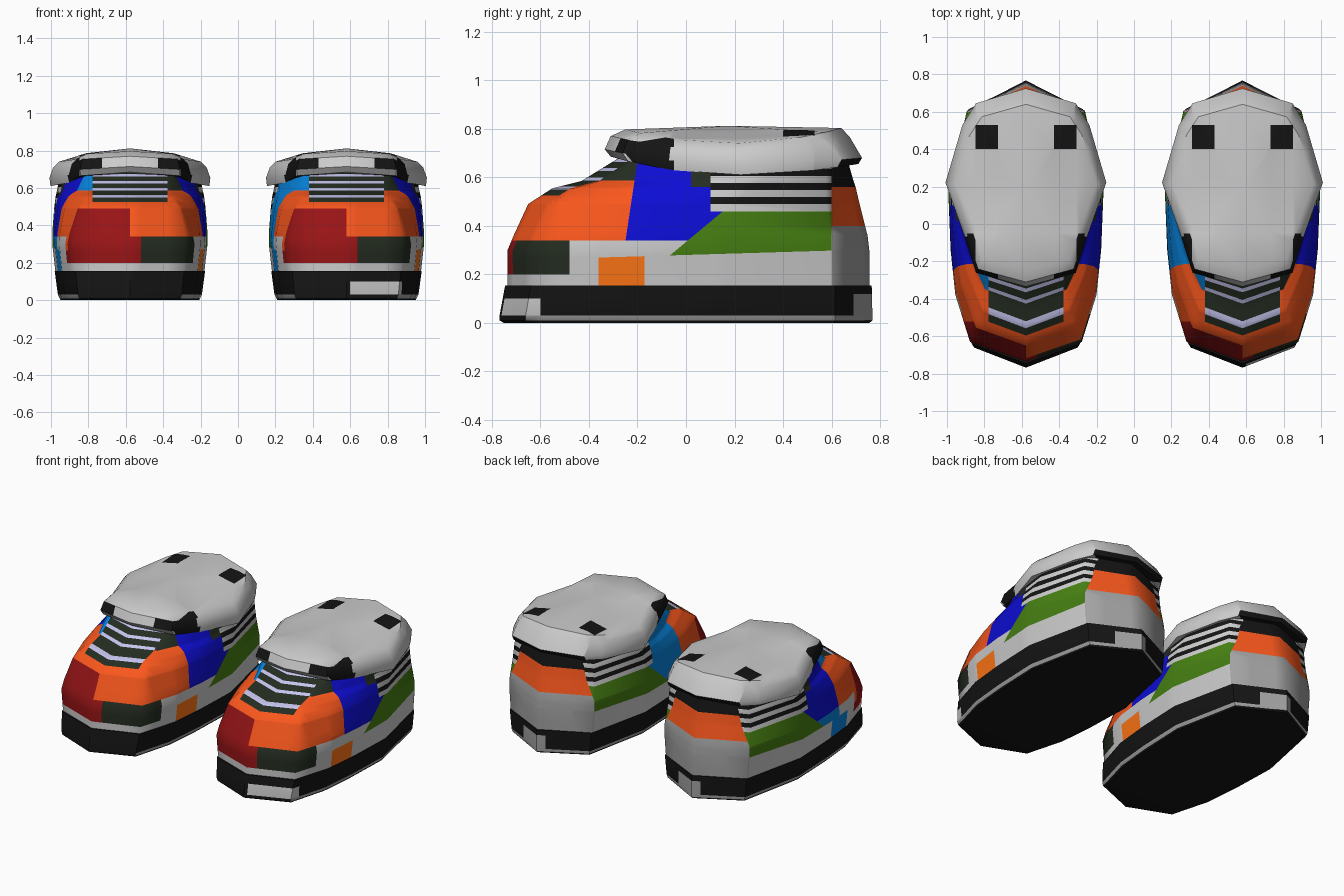
import bpy, bmesh, math

if "Cube" in bpy.data.objects:
    bpy.data.objects.remove(bpy.data.objects["Cube"])

COLORS = {
    "grey": (0.82, 0.82, 0.82), "black": (0.007, 0.007, 0.007), "orange": (0.95, 0.095, 0.012),
    "amber": (1.0, 0.18, 0.008), "blue": (0.004, 0.004, 0.66), "sky": (0.002, 0.23, 0.72),
    "green": (0.06, 0.21, 0.006), "red": (0.31, 0.007, 0.008), "moss": (0.018, 0.026, 0.015),
    "lilac": (0.56, 0.55, 0.85), "mid": (0.36, 0.36, 0.36),
}
NAMES = list(COLORS)
MATS = []
for n in NAMES:
    m = bpy.data.materials.new(n)
    m.diffuse_color = (*COLORS[n], 1)
    m.use_nodes = True
    m.node_tree.nodes["Principled BSDF"].inputs["Base Color"].default_value = m.diffuse_color
    MATS.append(m)

# half outlines seen from above, toe to heel (x, y in -1..1)
FOOT = [(0, -1), (0.72, -0.86), (0.91, -0.52), (0.97, -0.2), (1, 0.22), (0.76, 0.8), (0, 1)]
COLLAR = [(0, -1), (0.62, -0.86), (0.76, -0.5), (1, 0.05), (0.79, 0.63), (0.62, 0.85), (0, 1)]


def ring(outline, row):
    """Closed ring from (z toe, z side, z heel, y toe, y heel, half width, toe taper)."""
    zf, zs, zb, y0, y1, hw, taper = row
    loop = outline + [(-x, y) for x, y in reversed(outline[1:-1])]
    pts = []
    for x, y in loop:
        z = zs + y * y * ((zf if y < 0 else zb) - zs)
        w = hw * (1 - taper * max(0, -y))
        pts.append((x * w, (y0 + y1) / 2 + (y1 - y0) / 2 * y, z))
    return pts


def loft(name, outline, rows, cuts, paint, peak=None, cx=0.0, angle=40):
    bm = bmesh.new()
    rings = [[bm.verts.new(p) for p in ring(outline, r)] for r in rows]
    n = len(rings[0])
    for a, b in zip(rings, rings[1:]):
        for i in range(n):
            j = (i + 1) % n
            bm.faces.new((a[i], a[j], b[j], b[i]))
    bm.faces.new(rings[0][::-1])
    if peak:
        top = bm.verts.new(peak)
        for i in range(n):
            bm.faces.new((rings[-1][i], rings[-1][(i + 1) % n], top))
    else:
        bm.faces.new(rings[-1])
    # slice along the colour borders
    for co, no in cuts:
        bmesh.ops.bisect_plane(bm, geom=bm.verts[:] + bm.edges[:] + bm.faces[:],
                               dist=1e-5, plane_co=co, plane_no=no)
    bmesh.ops.recalc_face_normals(bm, faces=bm.faces[:])
    for f in bm.faces:
        c = f.calc_center_median()
        f.material_index = NAMES.index(paint(c.x, c.y, c.z, cx > 0))
    me = bpy.data.meshes.new(name)
    bm.to_mesh(me)
    bm.free()
    for m in MATS:
        me.materials.append(m)
    ob = bpy.data.objects.new(name, me)
    ob.location.x = cx
    bpy.context.collection.objects.link(ob)
    bpy.ops.object.select_all(action='DESELECT')
    ob.select_set(True)
    bpy.context.view_layer.objects.active = ob
    bpy.ops.object.shade_smooth_by_angle(angle=math.radians(angle))


def zc(z, slope=0.0):
    return (0, 0, z), (0, -slope, 1)


def yc(y, slope=0.0):
    return (0, y, 0.4), (0, 1, -slope)


def xc(x):
    return (x, 0, 0), (1, 0, 0)


# upper: colour blocks
STRIPE, LACE = 0.029, 0.0125


def paint_upper(x, y, z, right):
    if y > 0.6:                                    # heel
        return "black" if z > 0.56 else "orange" if z > 0.4 else "mid"
    if z > 0.55 and y < -0.2 and abs(x) < 0.2:     # tongue and laces
        return "moss" if int((z - 0.55) / LACE) % 3 else "lilac"
    if z < 0.28 + 0.03 * y:                        # lower band
        if -0.36 < y < -0.17 and z > 0.16 and abs(x) > 0.2:
            return "amber" if x > 0 else "sky"
        if y < -0.48 and z > 0.2:
            return "red" if x < 0.06 else "moss"
        return "grey"
    if y > 0.1 and z > 0.46:                       # ankle stripes
        return "black" if int((z - 0.46) / STRIPE) % 2 else "grey"
    if y > 0.08 + 1.2 * (z - 0.4):
        return "green"
    if y > -0.24 + 0.15 * (z - 0.4):               # side patch
        if x < 0 and right:
            return "sky"
        if z > 0.56:
            return "moss" if y > 0.02 else "blue"
        return "blue" if z > 0.34 else "sky" if x < 0 else "grey"
    if y < -0.48:                                  # toe
        if x < 0 and z < 0.49 and y < -0.52:
            return "red"
        if z < 0.34 and x > 0:
            return "red" if x < 0.06 else "moss"
        return "moss" if z > 0.525 and abs(x) < 0.2 else "orange"
    if z < 0.34:
        return "grey"
    if z > 0.587 and abs(x) > 0.2:
        return "sky" if x < 0 else "moss"
    return "orange"


UPPER = [(z, z, z, a, b, w, t) for z, a, b, w, t in [
    (0.15, -0.735, 0.757, 0.398, 0), (0.30, -0.735, 0.755, 0.415, 0), (0.36, -0.71, 0.748, 0.415, 0.02),
    (0.49, -0.65, 0.715, 0.405, 0.1), (0.555, -0.55, 0.70, 0.397, 0.22),
    (0.585, -0.43, 0.69, 0.39, 0.26), (0.69, -0.26, 0.66, 0.37, 0.15)]]
UPPER_CUTS = ([zc(0.46 + STRIPE * i) for i in range(8)] + [zc(0.55 + LACE * i) for i in range(11)]
              + [zc(z) for z in (0.2, 0.34, 0.4, 0.525, 0.56)] + [zc(0.28, 0.03)]
              + [yc(y) for y in (0.6, 0.1, 0.02, -0.17, -0.36, -0.48, -0.52)]
              + [yc(0.08, 1.2), yc(-0.24, 0.15)] + [xc(x) for x in (0, 0.06, -0.2, 0.2)])

# sole: black wall over a thin pale base line
SOLE = [(z, z, z, a, b, w, 0) for z, a, b, w in [
    (0, -0.75, 0.755, 0.37), (0.01, -0.768, 0.768, 0.375),
    (0.03, -0.768, 0.768, 0.385), (0.155, -0.745, 0.765, 0.402)]]


def paint_sole(x, y, z, right):
    if 0.02 < z < 0.1 and y < -0.6 and x > 0.02 and right:
        return "grey"
    if 0.02 < z < 0.12 and y > 0.6 and -0.05 < x < 0.15:
        return "mid"
    return "mid" if 0.008 < z < 0.022 and y > -0.65 else "black"


# collar: padded rim with a closed, slightly domed top
CUFF = [(0.67, 0.63, 0.66, -0.24, 0.66, 0.36, 0), (0.685, 0.61, 0.655, -0.31, 0.71, 0.425, 0),
        (0.715, 0.655, 0.68, -0.335, 0.725, 0.43, 0), (0.77, 0.71, 0.765, -0.31, 0.675, 0.41, 0),
        (0.797, 0.74, 0.803, -0.25, 0.64, 0.38, 0)]


def paint_cuff(x, y, z, right):
    if 0.40 < y < 0.53 and 0.15 < abs(x) < 0.27 and z > 0.74:
        return "black"
    if y < -0.05 and abs(x) > 0.15 and 0.70 < z < 0.75:
        return "black"
    if z < 0.672 and (y < -0.05 or y > 0.6):
        return "black"
    return "grey"


CUFF_CUTS = ([yc(0.40), yc(0.53), yc(-0.05)] + [xc(s * x) for s in (1, -1) for x in (0.15, 0.27)])

for side, cx in (("left", -0.578), ("right", 0.58)):
    loft(side + "_sole", FOOT, SOLE,
         [zc(0.1), zc(0.12), yc(-0.6), yc(0.6), xc(-0.05), xc(0.02), xc(0.15)],
         paint_sole, cx=cx)
    loft(side + "_upper", FOOT, UPPER, UPPER_CUTS, paint_upper, cx=cx, angle=62)
    loft(side + "_collar", COLLAR, CUFF, CUFF_CUTS, paint_cuff, peak=(0, 0.17, 0.812), cx=cx)
